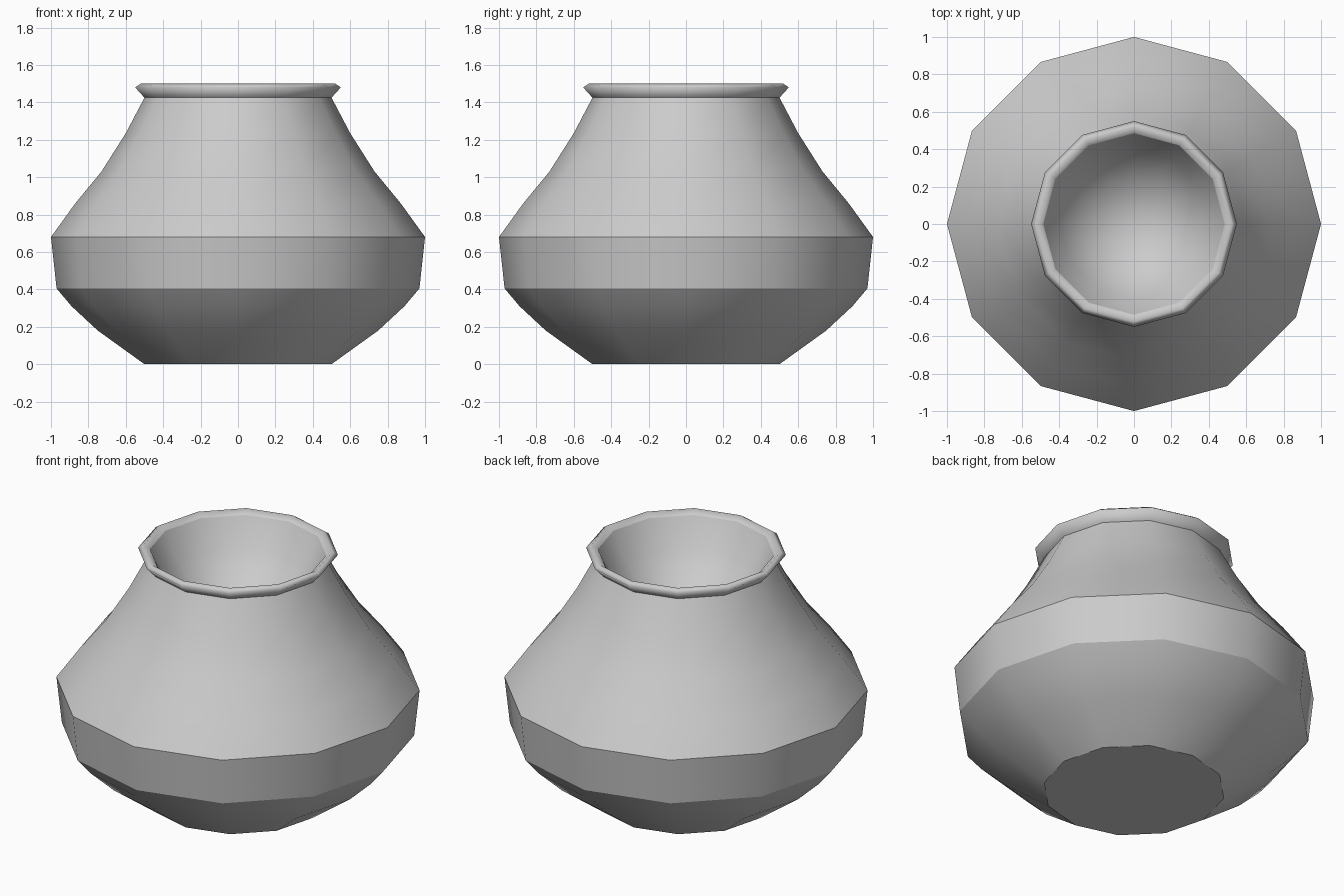
import bpy, bmesh
from math import cos, sin, pi

if "Cube" in bpy.data.objects:
    bpy.data.objects.remove(bpy.data.objects["Cube"])

SIDES = 12
# Profile (radius, height, crease): outer wall, rolled lip, then inner bowl
PROFILE = [
    (0.50, 0.00, True), (0.75, 0.18, False), (0.89, 0.31, False),
    (0.97, 0.405, True), (1.00, 0.68, True),
    (0.87, 0.86, False), (0.73, 1.03, False), (0.60, 1.235, False),
    (0.50, 1.425, True),
    (0.55, 1.48, False), (0.52, 1.50, False), (0.485, 1.475, True),
    (0.40, 1.31, False), (0.25, 1.14, False),
]
BOWL_BOTTOM = 1.07


def lathe(name, profile, bottom):
    bm = bmesh.new()
    rings = [[bm.verts.new((r * cos(2 * pi * i / SIDES), r * sin(2 * pi * i / SIDES), z))
              for i in range(SIDES)] for r, z, _ in profile]
    # Side walls
    for a, b in zip(rings, rings[1:]):
        for i in range(SIDES):
            j = (i + 1) % SIDES
            bm.faces.new((a[i], a[j], b[j], b[i]))
    # Flat base and bowl floor
    bm.faces.new(rings[0][::-1])
    tip = bm.verts.new((0, 0, bottom))
    for i in range(SIDES):
        bm.faces.new((rings[-1][i], rings[-1][(i + 1) % SIDES], tip))
    bmesh.ops.recalc_face_normals(bm, faces=bm.faces)
    for f in bm.faces:
        f.smooth = True
    # Sharp creases around marked rings
    for ring, (_, _, crease) in zip(rings, profile):
        if crease:
            for i in range(SIDES):
                bm.edges.get((ring[i], ring[(i + 1) % SIDES])).smooth = False
    mesh = bpy.data.meshes.new(name)
    bm.to_mesh(mesh)
    bm.free()
    obj = bpy.data.objects.new(name, mesh)
    bpy.context.collection.objects.link(obj)
    return obj


lathe("pot", PROFILE, BOWL_BOTTOM)
